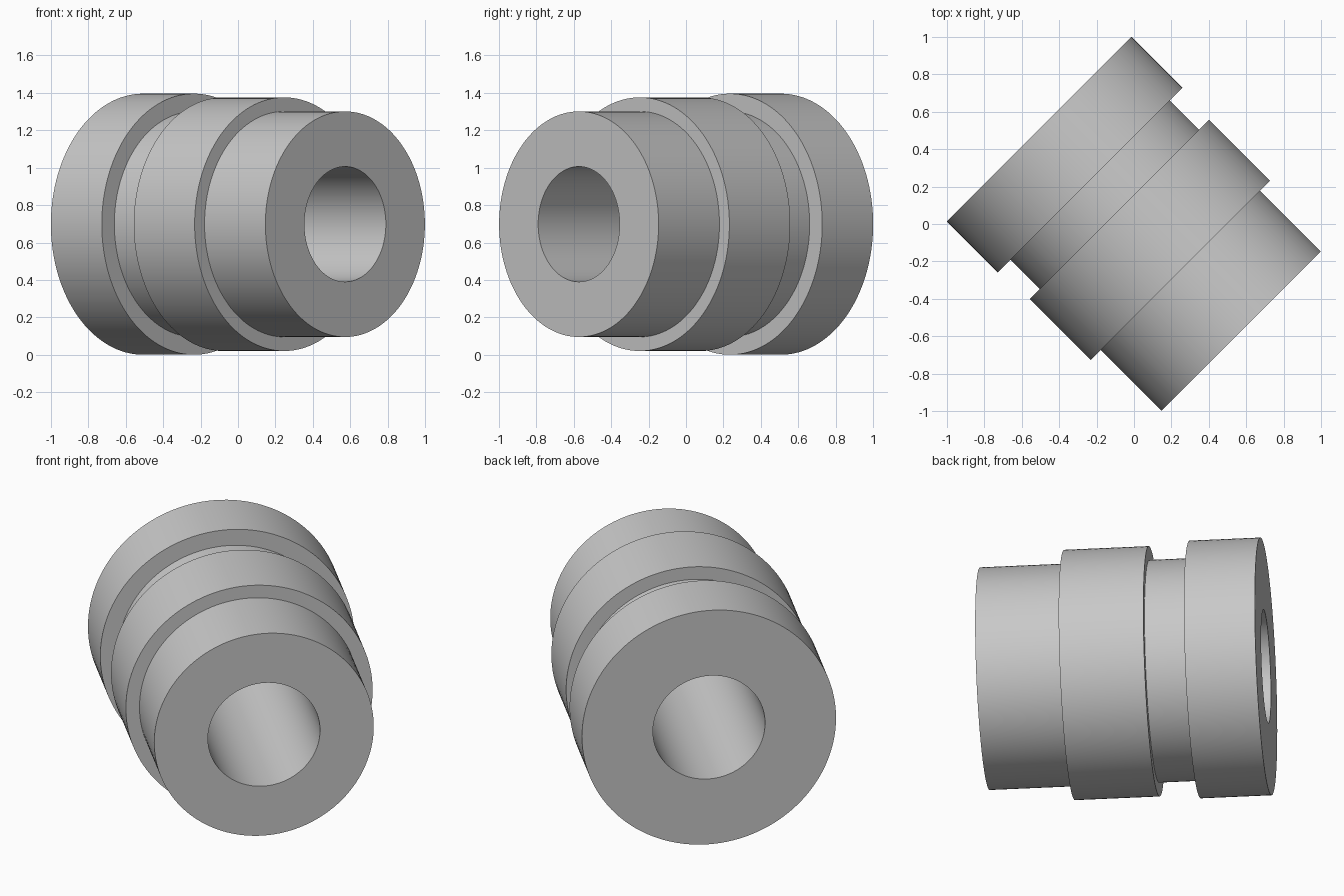
import bpy
import bmesh
from math import radians, tau
from mathutils import Vector

cube = bpy.data.objects.get("Cube")
if cube:
    bpy.data.objects.remove(cube, do_unlink=True)

# Plain grey metal
metal = bpy.data.materials.new("grey metal")
metal.use_nodes = True
colour = (0.58, 0.58, 0.58, 1)
metal.diffuse_color = colour
metal.node_tree.nodes["Principled BSDF"].inputs["Base Color"].default_value = colour

SEGMENTS = 128
BORE, NECK, COLLAR, FLANGE = 0.308, 0.603, 0.678, 0.698

# Half section of the turned bushing: (position along axis, radius)
profile = [
    (-0.717, BORE), (-0.717, FLANGE), (-0.332, FLANGE),   # rear flange
    (-0.332, NECK), (-0.11, NECK),                        # groove
    (-0.11, COLLAR), (0.35, COLLAR),                      # middle collar
    (0.35, NECK), (0.81, NECK), (0.81, BORE),             # front neck and bore
]

# Revolve the closed section around the x axis
bm = bmesh.new()
verts = [bm.verts.new((s, 0, r)) for s, r in profile]
edges = [bm.edges.new((v, verts[(i + 1) % len(verts)])) for i, v in enumerate(verts)]
bmesh.ops.spin(bm, geom=verts + edges, cent=Vector(), axis=Vector((1, 0, 0)),
               angle=tau, steps=SEGMENTS, use_duplicate=False)
bmesh.ops.remove_doubles(bm, verts=bm.verts[:], dist=0.0001)
bmesh.ops.recalc_face_normals(bm, faces=bm.faces[:])
mesh = bpy.data.meshes.new("stepped_bushing")
bm.to_mesh(mesh)
bm.free()
mesh.materials.append(metal)

# Lay the bushing diagonally, resting on the ground
bushing = bpy.data.objects.new("stepped_bushing", mesh)
bpy.context.collection.objects.link(bushing)
bushing.location.z = FLANGE
bushing.rotation_euler.z = radians(-45)

bpy.ops.object.select_all(action="DESELECT")
bushing.select_set(True)
bpy.context.view_layer.objects.active = bushing
bpy.ops.object.shade_smooth_by_angle(angle=radians(30))
